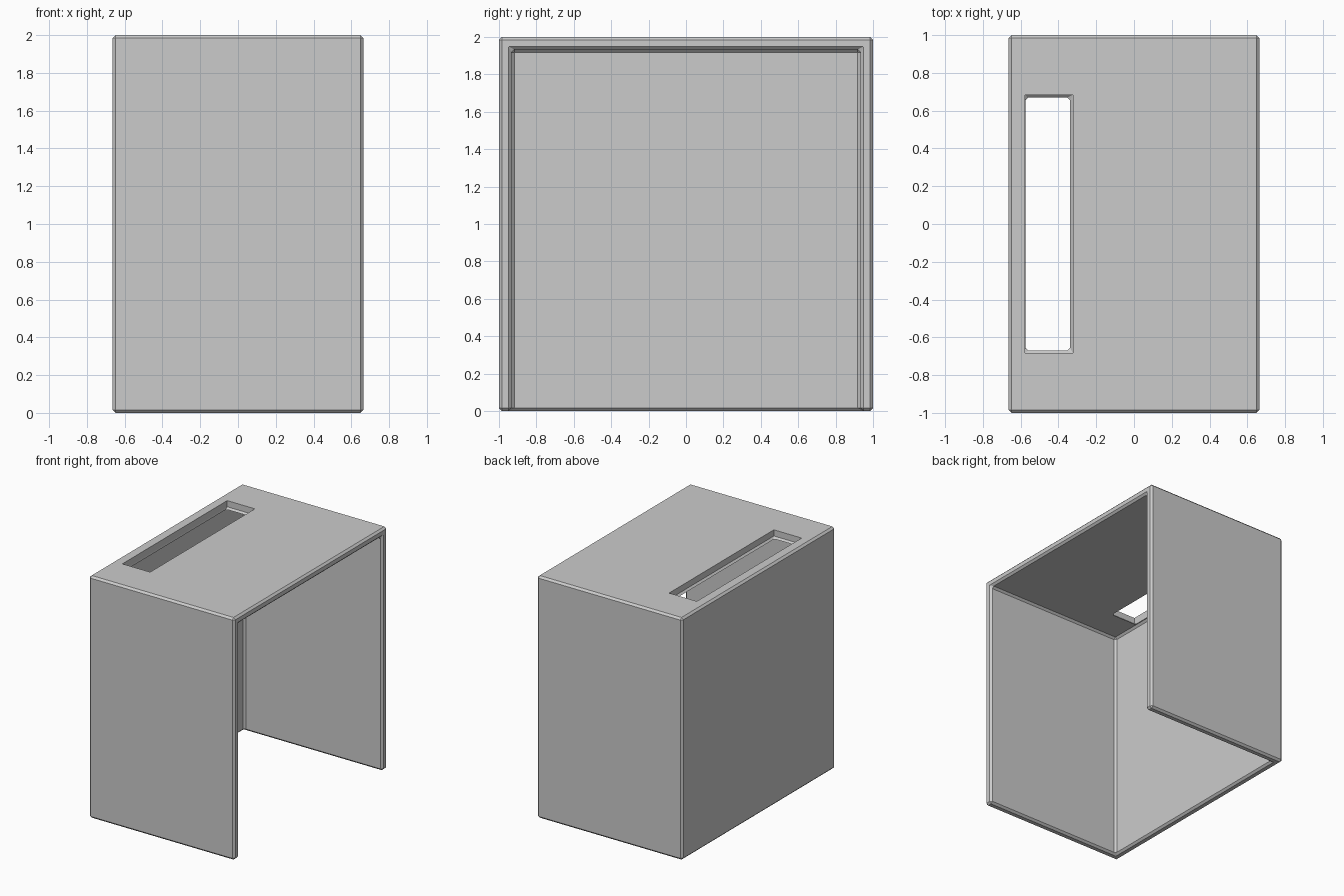
import bpy
import bmesh

cube = bpy.data.objects.get("Cube")
if cube:
    bpy.data.objects.remove(cube, do_unlink=True)

HALF_X, HALF_Y, HEIGHT = 0.664, 1.0, 2.0
WALL, CHAMFER = 0.066, 0.016

grey = bpy.data.materials.new("plain grey")
grey.use_nodes = True
grey.diffuse_color = (0.6, 0.6, 0.6, 1)
grey.node_tree.nodes["Principled BSDF"].inputs["Base Color"].default_value = (0.6, 0.6, 0.6, 1)


def hull_object(name, points):
    """Make a convex solid around the given points."""
    bm = bmesh.new()
    for p in points:
        bm.verts.new(p)
    bmesh.ops.convex_hull(bm, input=bm.verts[:])
    bmesh.ops.dissolve_limit(bm, angle_limit=0.01, verts=bm.verts[:], edges=bm.edges[:])
    bmesh.ops.recalc_face_normals(bm, faces=bm.faces[:])
    mesh = bpy.data.meshes.new(name)
    bm.to_mesh(mesh)
    bm.free()
    mesh.materials.append(grey)
    obj = bpy.data.objects.new(name, mesh)
    bpy.context.collection.objects.link(obj)
    return obj


def rect(x0, x1, y, z):
    return [(x, s * y, z) for x in (x0, x1) for s in (-1, 1)]


def cut(target, cutter):
    mod = target.modifiers.new(cutter.name, 'BOOLEAN')
    mod.operation = 'DIFFERENCE'
    mod.solver = 'EXACT'
    mod.object = cutter
    cutter.hide_render = True
    cutter.hide_set(True)


# Outer block
shell = hull_object("cover_shell", rect(-HALF_X, HALF_X, HALF_Y, 0)
                    + rect(-HALF_X, HALF_X, HALF_Y, HEIGHT))

# Hollow, open at the left side and the bottom
inner = (WALL - HALF_X, HALF_X + 1, HALF_Y - WALL)
cavity = hull_object("cavity_cutter", rect(*inner, -1) + rect(*inner, HEIGHT - WALL))
cut(shell, cavity)

# Chamfer every edge of the shell
bevel = shell.modifiers.new("chamfer", 'BEVEL')
bevel.width = CHAMFER
bevel.segments = 1
bevel.limit_method = 'ANGLE'

# Slot in the top, narrowing to clipped corners at its lower rim
x0, x1, y = -0.578, -0.324, 0.684
lip_z = HEIGHT - WALL - 0.001
a0, a1, b = x0 + 0.003, x1 - CHAMFER, y - CHAMFER
slot_points = (rect(x0, x1, y, HEIGHT + 0.1) + rect(x0, x1, y, lip_z + CHAMFER)
               + rect(a0 + CHAMFER, a1 - CHAMFER, b, lip_z)
               + rect(a0, a1, b - CHAMFER, lip_z))
slot = hull_object("slot_cutter", slot_points)
cut(shell, slot)

# Bake the cuts and remove the helpers
bpy.context.view_layer.update()
depsgraph = bpy.context.evaluated_depsgraph_get()
baked = bpy.data.meshes.new_from_object(shell.evaluated_get(depsgraph))
shell.modifiers.clear()
shell.data = baked
for helper in (cavity, slot):
    bpy.data.objects.remove(helper, do_unlink=True)
